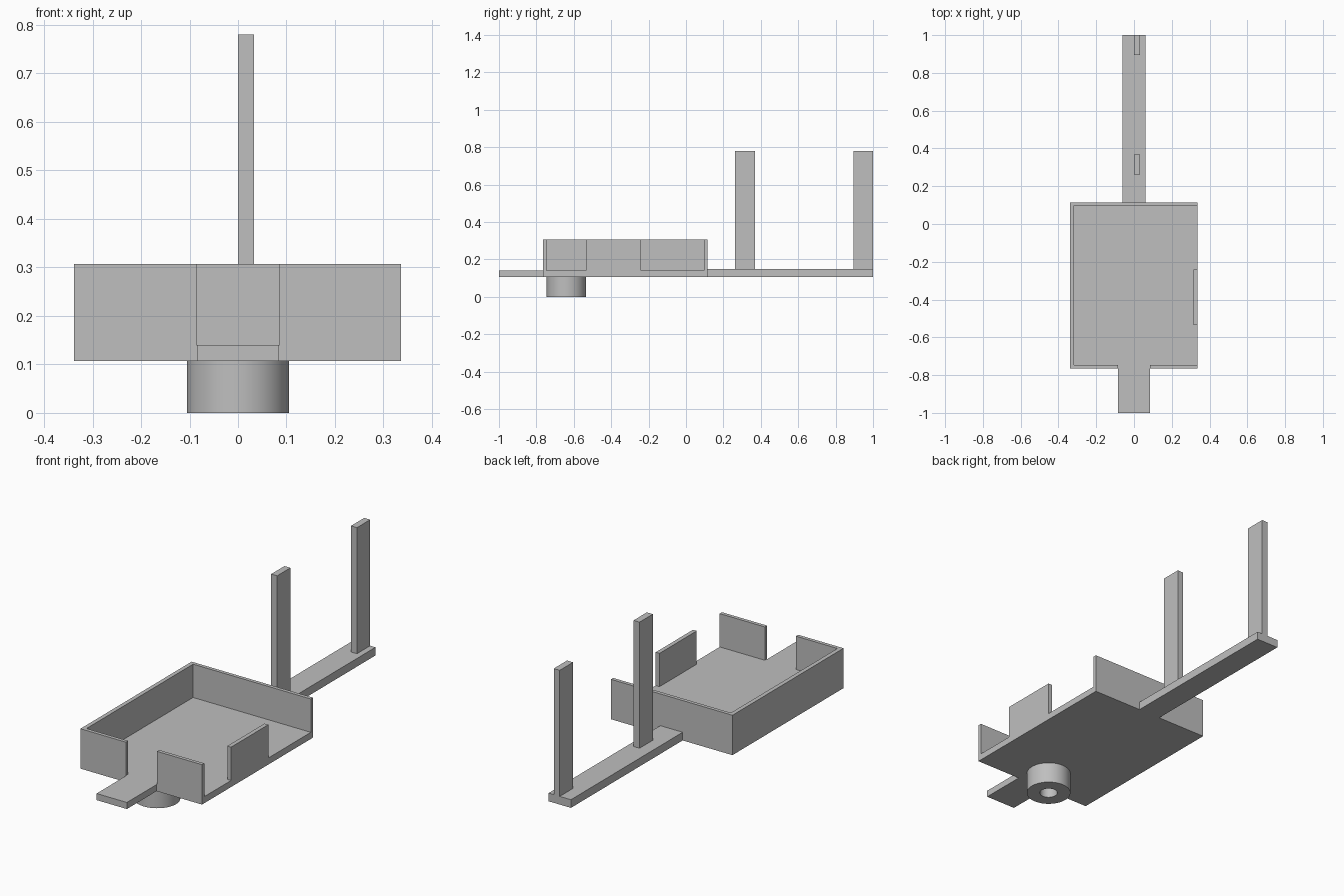
import bpy
import math

if "Cube" in bpy.data.objects:
    bpy.data.objects.remove(bpy.data.objects["Cube"])

grey = bpy.data.materials.new("plain_grey")
grey.use_nodes = True
COLOUR = (0.52, 0.52, 0.52, 1)
grey.diffuse_color = COLOUR
grey.node_tree.nodes["Principled BSDF"].inputs["Base Color"].default_value = COLOUR


def finish(name):
    ob = bpy.context.object
    ob.name = ob.data.name = name
    ob.data.materials.append(grey)
    return ob


def box(name, x, y, z):
    """Box from (min, max) ranges on each axis."""
    bpy.ops.mesh.primitive_cube_add(size=1, location=[sum(r) / 2 for r in (x, y, z)])
    bpy.context.object.scale = [r[1] - r[0] for r in (x, y, z)]
    bpy.ops.object.transform_apply(location=False, rotation=False, scale=True)
    return finish(name)


def cylinder(name, radius, y, z):
    bpy.ops.mesh.primitive_cylinder_add(vertices=64, radius=radius, depth=z[1] - z[0],
                                        location=(0, y, sum(z) / 2))
    return finish(name)


def cut(target, cutter):
    """Subtract the cutter from the target and discard it."""
    mod = target.modifiers.new("cut", "BOOLEAN")
    mod.operation, mod.solver, mod.object = "DIFFERENCE", "EXACT", cutter
    bpy.context.view_layer.objects.active = target
    bpy.ops.object.modifier_apply(modifier=mod.name)
    bpy.data.objects.remove(cutter)


BASE, FLOOR, RIM = 0.107, 0.14, 0.307
above = (FLOOR, 0.5)

# Open tray: hollow block with a front gap and two side openings
tray = box("tray", (-0.338, 0.336), (-0.765, 0.115), (BASE, RIM))
cut(tray, box("cavity", (-0.317, 0.315), (-0.747, 0.097), above))
cut(tray, box("front_gap", (-0.086, 0.086), (-0.9, -0.6), above))
for y in ((-0.747, -0.535), (-0.24, 0.097)):
    cut(tray, box("side_opening", (0.2, 0.5), y, above))

# Front tongue and rear arm
box("front_tongue", (-0.084, 0.084), (-1, -0.765), (BASE, FLOOR))
box("rear_arm", (-0.062, 0.062), (0.115, 1), (BASE, 0.148))

# Upright posts on the arm
for name, y in (("inner_post", 0.263), ("outer_post", 0.895)):
    box(name, (0, 0.033), (y, y + 0.105), (0.148, 0.78))

# Round boss with a bore underneath
boss = cylinder("round_boss", 0.105, -0.64, (0, BASE))
cut(boss, cylinder("bore", 0.042, -0.64, (-0.1, 0.2)))
bpy.ops.object.select_all(action="DESELECT")
boss.select_set(True)
bpy.context.view_layer.objects.active = boss
bpy.ops.object.shade_smooth_by_angle(angle=math.radians(30))
